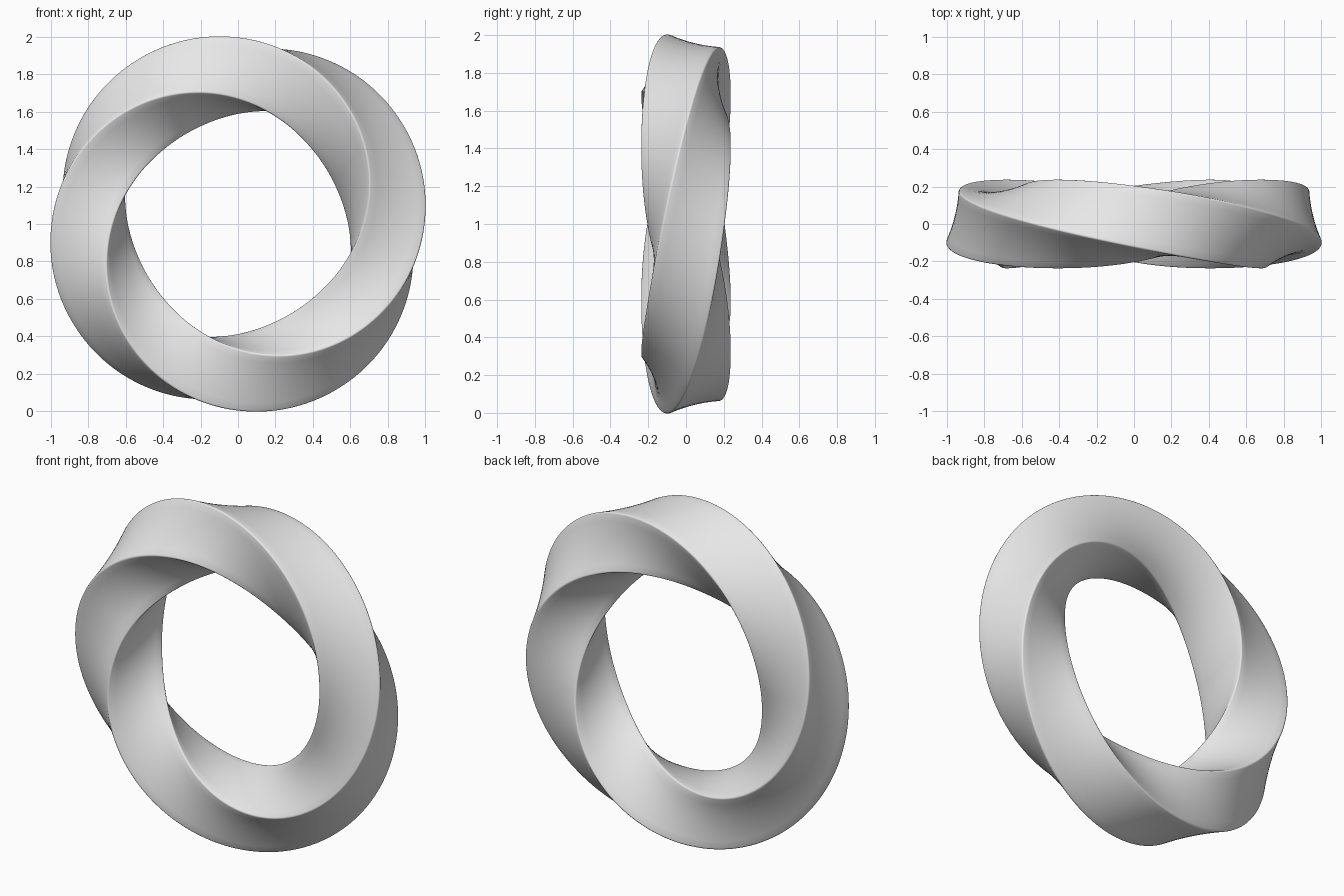
import bpy, bmesh, math

if "Cube" in bpy.data.objects:
    bpy.data.objects.remove(bpy.data.objects["Cube"])

RING_R = 0.793            # radius of the ring's centre line
HALF_DIAG = 0.237         # half diagonal of the square section
ROUND = 0.01              # corner rounding
PHASE = math.radians(31)  # where a corner points straight outwards
STEPS, SIDE_CUTS, ARC = 288, 8, 3


def section():
    """Rounded square in polar form, first corner on the outward axis."""
    pts = []
    centre = HALF_DIAG - ROUND
    for k in range(4):
        a = k * math.pi / 2
        arc = []
        for i in range(ARC + 1):
            t = a + (i / ARC - 0.5) * math.pi / 2
            arc.append((centre * math.cos(a) + ROUND * math.cos(t),
                        centre * math.sin(a) + ROUND * math.sin(t)))
        pts += arc
        # flat side leading to the next corner
        u, v = arc[-1]
        b = a + math.pi / 2
        t = b - math.pi / 4
        u2 = centre * math.cos(b) + ROUND * math.cos(t)
        v2 = centre * math.sin(b) + ROUND * math.sin(t)
        for i in range(1, SIDE_CUTS):
            f = i / SIDE_CUTS
            pts.append((u + (u2 - u) * f, v + (v2 - v) * f))
    return pts


# Square bar swept round a circle with one full twist
bm = bmesh.new()
profile = section()
rings = []
for s in range(STEPS):
    th = 2 * math.pi * s / STEPS
    c, d = math.cos(th - PHASE), math.sin(th - PHASE)
    ring = []
    for u, v in profile:
        r = RING_R + u * c - v * d
        y = u * d + v * c
        ring.append(bm.verts.new((r * math.cos(th), y, 1 + r * math.sin(th))))
    rings.append(ring)
n = len(profile)
for s in range(STEPS):
    a, b = rings[s], rings[(s + 1) % STEPS]
    for i in range(n):
        j = (i + 1) % n
        bm.faces.new((a[i], a[j], b[j], b[i]))
bmesh.ops.recalc_face_normals(bm, faces=bm.faces[:])
for f in bm.faces:
    f.smooth = True

mesh = bpy.data.meshes.new("twisted_ring")
bm.to_mesh(mesh)
bm.free()
ring_obj = bpy.data.objects.new("twisted_ring", mesh)
bpy.context.collection.objects.link(ring_obj)

# Plain grey
grey = bpy.data.materials.new("light_grey")
grey.diffuse_color = (0.8, 0.8, 0.8, 1)
grey.use_nodes = True
grey.node_tree.nodes["Principled BSDF"].inputs["Base Color"].default_value = grey.diffuse_color
mesh.materials.append(grey)
